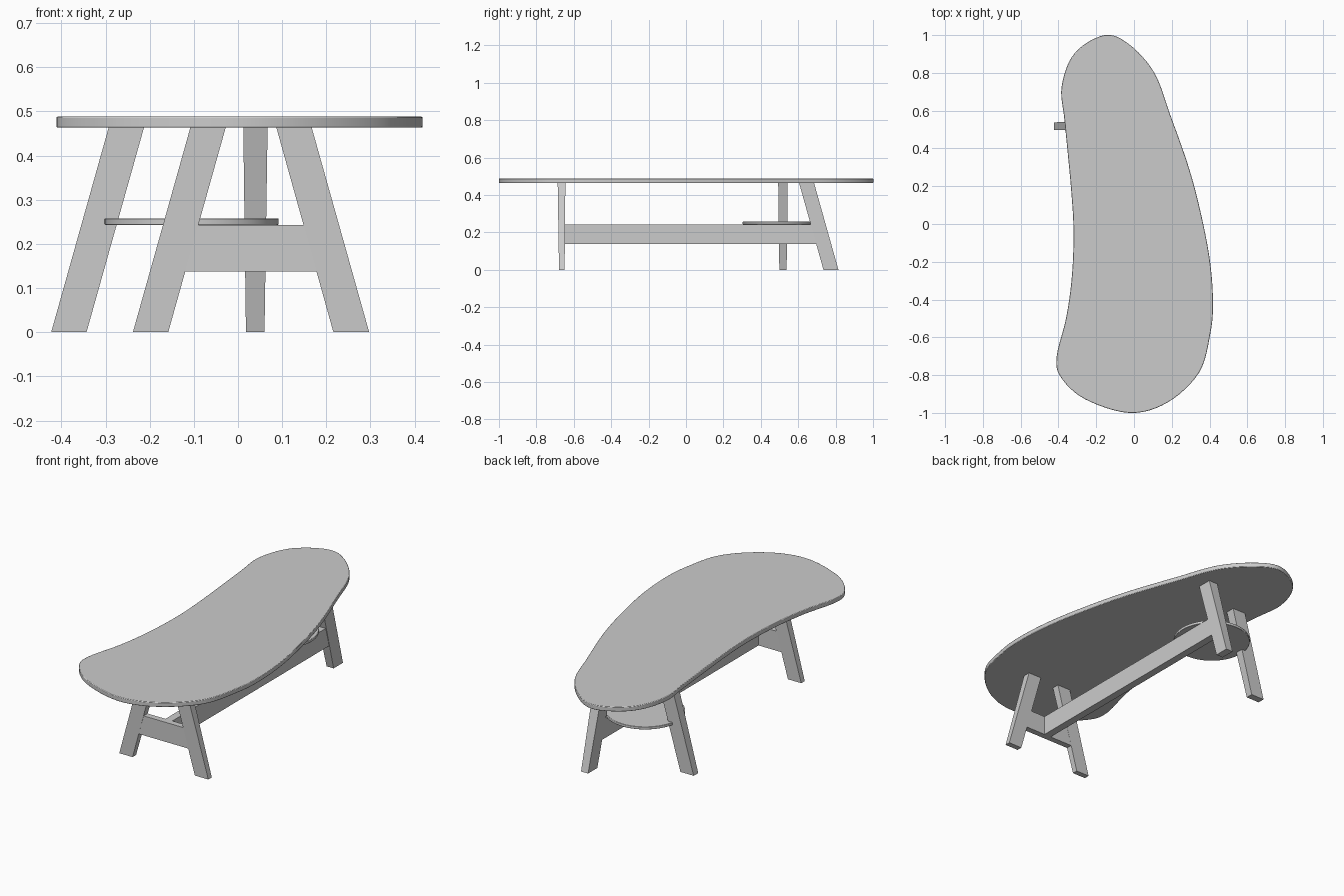
import bpy, bmesh, math
from mathutils import Vector

if "Cube" in bpy.data.objects:
    bpy.data.objects.remove(bpy.data.objects["Cube"])


def finish(bm, name, bevel=0.0):
    bmesh.ops.recalc_face_normals(bm, faces=bm.faces)
    me = bpy.data.meshes.new(name)
    bm.to_mesh(me)
    bm.free()
    ob = bpy.data.objects.new(name, me)
    bpy.context.collection.objects.link(ob)
    if bevel:
        m = ob.modifiers.new("edge", 'BEVEL')
        m.width, m.segments = bevel, 2
        m.limit_method, m.angle_limit = 'ANGLE', math.radians(50)
        bpy.ops.object.select_all(action='DESELECT')
        ob.select_set(True)
        bpy.context.view_layer.objects.active = ob
        bpy.ops.object.shade_smooth_by_angle(angle=math.radians(30))
    return ob


def slab(name, outline, z0, z1, bevel):
    """Flat plate extruded from a closed outline."""
    bm = bmesh.new()
    f = bm.faces.new([bm.verts.new((x, y, z0)) for x, y in outline])
    r = bmesh.ops.extrude_face_region(bm, geom=[f])
    vs = [v for v in r['geom'] if isinstance(v, bmesh.types.BMVert)]
    bmesh.ops.translate(bm, verts=vs, vec=(0, 0, z1 - z0))
    return finish(bm, name, bevel)


def block(name, low, high, z0, z1):
    """Six-sided block between two rectangles (x0, x1, y0, y1)."""
    bm = bmesh.new()
    rings = []
    for (x0, x1, y0, y1), z in ((low, z0), (high, z1)):
        rings.append([bm.verts.new(p) for p in
                      ((x0, y0, z), (x1, y0, z), (x1, y1, z), (x0, y1, z))])
    a, b = rings
    bm.faces.new(a)
    bm.faces.new(b)
    for i in range(4):
        j = (i + 1) % 4
        bm.faces.new((a[i], a[j], b[j], b[i]))
    return finish(bm, name)


def spline(pts, n=6):
    """Closed Catmull-Rom curve through the points."""
    out = []
    k = len(pts)
    for i in range(k):
        p0, p1, p2, p3 = (Vector(pts[(i + d) % k]) for d in (-1, 0, 1, 2))
        for s in range(n):
            t = s / n
            out.append(0.5 * (2 * p1 + (p2 - p0) * t
                              + (2 * p0 - 5 * p1 + 4 * p2 - p3) * t * t
                              + (3 * p1 - p0 - 3 * p2 + p3) * t ** 3))
    return out


# Kidney-shaped table top
KIDNEY = [(-.155, 1), (-.314, .905), (-.383, .728), (-.367, .54), (-.333, .185),
          (-.32, -.05), (-.33, -.29), (-.36, -.5), (-.409, -.7), (-.388, -.81),
          (-.26, -.927), (-.024, -1), (.177, -.945), (.345, -.786), (.404, -.58),
          (.418, -.42), (.404, -.21), (.36, .03), (.293, .29), (.193, .575),
          (.108, .80), (-.024, .95)]
TOP = 0.463
slab("table_top", spline(KIDNEY), TOP, 0.488, 0.003)

# Splayed, slightly tapered legs
block("front_left_leg", (-.238, -.158, -.679, -.649), (-.108, -.028, -.686, -.645), 0, TOP)
block("front_right_leg", (.216, .297, -.679, -.649), (.087, .167, -.686, -.645), 0, TOP)
block("back_left_leg", (-.423, -.343, .499, .538), (-.293, -.213, .493, .544), 0, TOP)
block("back_right_leg", (.018, .060, .735, .815), (.012, .067, .605, .685), 0, TOP)

# Cross board between the front legs, and the long stretcher
block("front_rail", (-.146, .210, -.681, -.648), (-.117, .180, -.681, -.648), .137, .243)
block("long_stretcher", (.018, .060, -.655, .70), (.018, .060, -.655, .69), .137, .243)

# Small round shelf
CIRCLE = [(-.105 + .197 * math.cos(a), .5 + .197 * math.sin(a))
          for a in (2 * math.pi * i / 64 for i in range(64))]
slab("round_shelf", CIRCLE, .243, .258, 0.002)
